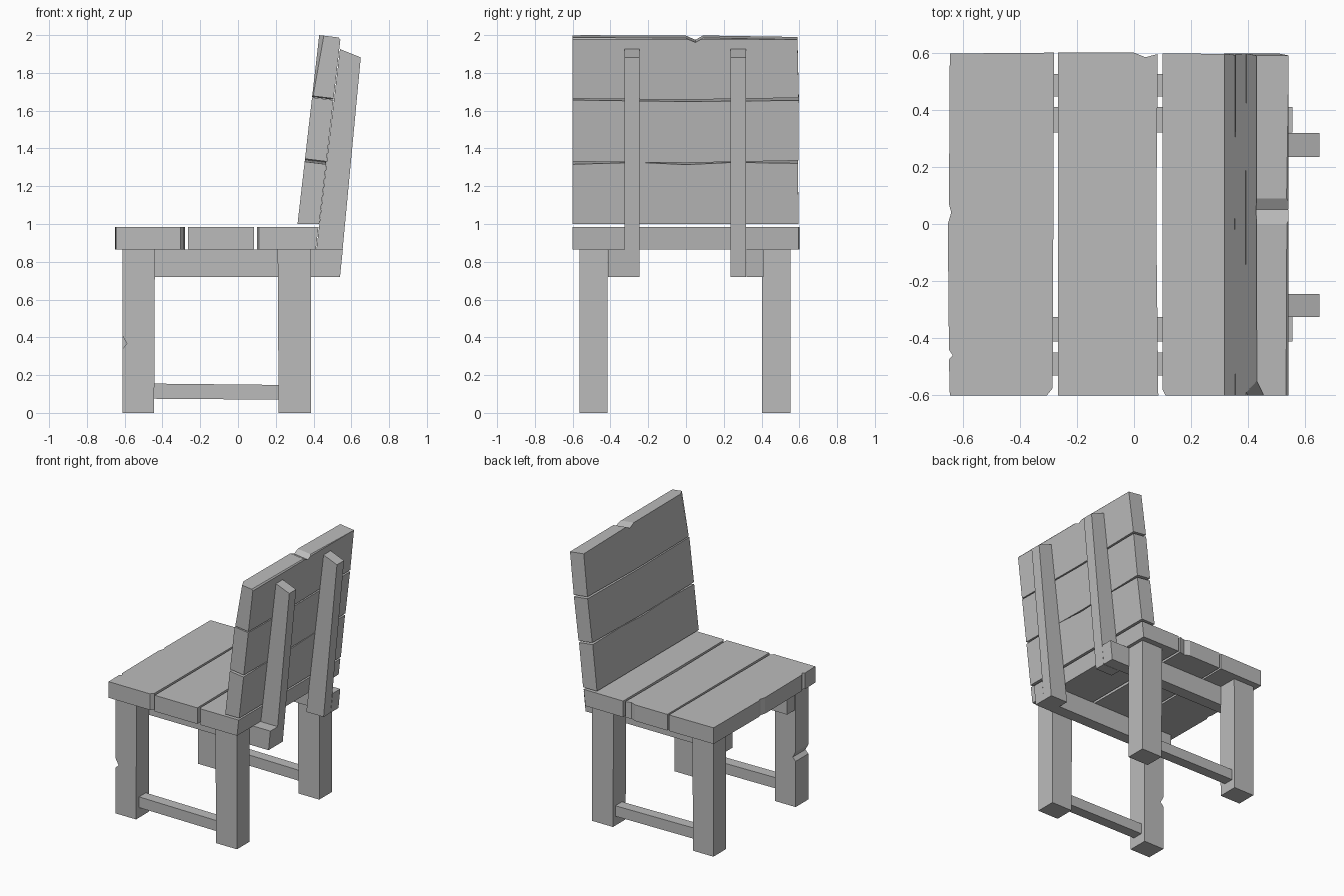
import bpy, bmesh
from mathutils import Vector

cube = bpy.data.objects.get("Cube")
if cube:
    bpy.data.objects.remove(cube, do_unlink=True)

wood = bpy.data.materials.new("grey_wood")
wood.use_nodes = True
wood.diffuse_color = (0.5, 0.5, 0.5, 1)
wood.node_tree.nodes["Principled BSDF"].inputs["Base Color"].default_value = (0.5, 0.5, 0.5, 1)


def prism(name, outline, depth, cuts=()):
    """Extrude a 3D outline along depth, then chip it with (point, outward normal) planes."""
    bm = bmesh.new()
    base = bm.faces.new([bm.verts.new(p) for p in outline])
    new = bmesh.ops.extrude_face_region(bm, geom=[base])["geom"]
    bmesh.ops.translate(bm, verts=[v for v in new if isinstance(v, bmesh.types.BMVert)], vec=depth)
    for point, normal in cuts:
        bmesh.ops.bisect_plane(bm, geom=bm.verts[:] + bm.edges[:] + bm.faces[:],
                               plane_co=point, plane_no=normal, clear_outer=True)
        bmesh.ops.holes_fill(bm, edges=[e for e in bm.edges if e.is_boundary])
    bmesh.ops.recalc_face_normals(bm, faces=bm.faces)
    mesh = bpy.data.meshes.new(name)
    bm.to_mesh(mesh)
    bm.free()
    mesh.materials.append(wood)
    obj = bpy.data.objects.new(name, mesh)
    bpy.context.collection.objects.link(obj)
    return obj


def side_profile(name, points, y0, y1, cuts=()):
    return prism(name, [(x, y0, z) for x, z in points], (0, y1 - y0, 0), cuts)


def seat_plank(name, points, cuts=()):
    return prism(name, [(x, y, 0.865) for x, y in points], (0, 0, 0.12), cuts)


def back_board(name, points, cuts=()):
    # Outline lies on the leaning front plane of the backrest
    return prism(name, [(0.315 + 0.115 * (z - 1), y, z) for y, z in points], (0.113, 0, -0.014), cuts)


# Seat planks with worn edges
seat_plank("front_seat_plank", [(-0.645, -0.6), (-0.305, -0.6), (-0.285, -0.575), (-0.28, 0.6),
                                (-0.645, 0.597), (-0.648, 0.07), (-0.64, 0.04), (-0.652, 0),
                                (-0.648, -0.44), (-0.635, -0.46), (-0.648, -0.475)])
seat_plank("middle_seat_plank", [(-0.266, -0.6), (0.085, -0.6), (0.078, 0), (0.083, 0.595),
                                 (0.04, 0.584), (0, 0.6), (-0.266, 0.6)])
seat_plank("rear_seat_plank", [(0.11, -0.6), (0.44, -0.6), (0.44, 0.595), (0.1, 0.597), (0.1, -0.58)],
           [((0.412, 0, 0.865), (1, 0, -0.115))])

# Backrest boards
back_board("lower_back_board", [(-0.6, 0.97), (0.597, 0.97), (0.592, 1.335), (0.25, 1.34),
                                (0, 1.328), (-0.25, 1.34), (-0.6, 1.33)], [((0, 0, 1), (0, 0, -1))])
back_board("middle_back_board", [(-0.6, 1.345), (0, 1.338), (0.595, 1.35), (0.597, 1.668),
                                 (0, 1.662), (-0.6, 1.67)])
back_board("upper_back_board", [(-0.6, 1.678), (0, 1.672), (0.597, 1.682), (0.59, 1.99), (0.09, 1.998),
                                (0.05, 1.975), (0, 1.997), (-0.6, 2)],
           [((0.455, -0.6, 2), (-0.9, -0.45, 0.16)), ((0.53, 0, 1.99), (0.75, 0, 0.66))])

# Leaning uprights and the seat rails beside them
for side, y0, y1 in (("right", -0.325, -0.245), ("left", 0.235, 0.318)):
    side_profile(side + "_back_upright", [(0.398, 0.72), (0.54, 0.72), (0.65, 1.882), (0.54, 1.926)], y0, y1)
for side, y0, y1 in (("right", -0.412, -0.325), ("left", 0.32, 0.41)):
    side_profile(side + "_seat_rail", [(-0.605, 0.72), (0.54, 0.72), (0.555, 0.866), (-0.605, 0.866)], y0, y1)

# Legs, the front right one chipped, and low stretchers
for side, y0, y1 in (("right", -0.565, -0.415), ("left", 0.403, 0.552)):
    chip = [(-0.612, 0.34), (-0.588, 0.365), (-0.612, 0.41)] if side == "right" else []
    side_profile(side + "_front_leg", [(-0.612, 0)] + chip + [(-0.612, 0.866), (-0.44, 0.866), (-0.444, 0)], y0, y1)
    side_profile(side + "_rear_leg", [(0.215, 0), (0.387, 0), (0.387, 0.866), (0.21, 0.866)], y0, y1)
for side, y0, y1 in (("right", -0.53, -0.45), ("left", 0.447, 0.525)):
    side_profile(side + "_stretcher", [(-0.45, 0.075), (0.22, 0.07), (0.22, 0.148), (-0.45, 0.155)], y0, y1)
